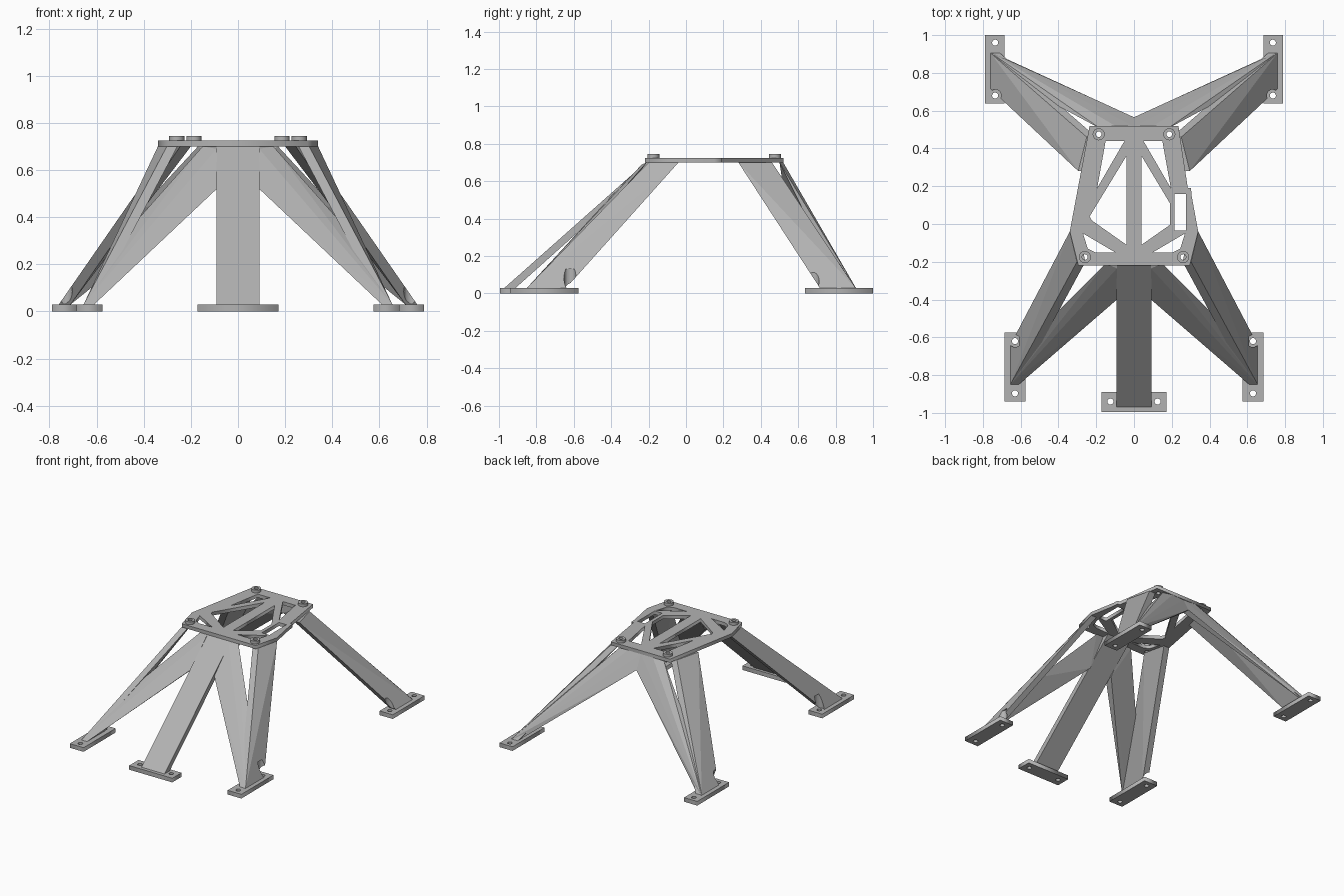
import bpy, bmesh, math

if "Cube" in bpy.data.objects:
    bpy.data.objects.remove(bpy.data.objects["Cube"], do_unlink=True)

gray = bpy.data.materials.new("plain gray")
gray.use_nodes = True
gray.diffuse_color = (0.45, 0.45, 0.45, 1)
gray.node_tree.nodes["Principled BSDF"].inputs["Base Color"].default_value = gray.diffuse_color

FOOT_H = 0.03
PLATE_Z = 0.70
PLATE_TOP = 0.725
BOSS_TOP = 0.745


def circle(x, y, r, n=24):
    return [(x + r * math.cos(math.tau * i / n), y + r * math.sin(math.tau * i / n)) for i in range(n)]


def rect(x0, x1, y0, y1):
    return [(x0, y0), (x1, y0), (x1, y1), (x0, y1)]


def mirror(points, s):
    return [(s * p[0], *p[1:]) for p in points]


def flat_part(name, loops, z0, z1):
    """Extruded flat shape; inner loops become openings."""
    curve = bpy.data.curves.new(name, "CURVE")
    curve.dimensions = "2D"
    curve.fill_mode = "BOTH"
    curve.extrude = (z1 - z0) / 2
    for loop in loops:
        spline = curve.splines.new("POLY")
        spline.points.add(len(loop) - 1)
        for point, (x, y) in zip(spline.points, loop):
            point.co = (x, y, 0, 1)
        spline.use_cyclic_u = True
    temp = bpy.data.objects.new(name + "_outline", curve)
    bpy.context.collection.objects.link(temp)
    bpy.context.view_layer.update()
    graph = bpy.context.evaluated_depsgraph_get()
    mesh = bpy.data.meshes.new_from_object(temp.evaluated_get(graph))
    bpy.data.objects.remove(temp, do_unlink=True)
    mesh.materials.clear()
    mesh.materials.append(gray)
    obj = bpy.data.objects.new(name, mesh)
    obj.location.z = (z0 + z1) / 2
    bpy.context.collection.objects.link(obj)
    return obj


def solid(name, points):
    """Convex bar or web spanning the given corners."""
    bm = bmesh.new()
    for p in points:
        bm.verts.new(p)
    hull = bmesh.ops.convex_hull(bm, input=bm.verts[:])
    loose = [v for v in hull["geom_interior"] if isinstance(v, bmesh.types.BMVert)]
    bmesh.ops.delete(bm, geom=loose, context="VERTS")
    bmesh.ops.dissolve_limit(bm, angle_limit=0.01, verts=bm.verts[:], edges=bm.edges[:])
    bmesh.ops.recalc_face_normals(bm, faces=bm.faces[:])
    mesh = bpy.data.meshes.new(name)
    bm.to_mesh(mesh)
    bm.free()
    mesh.materials.append(gray)
    obj = bpy.data.objects.new(name, mesh)
    bpy.context.collection.objects.link(obj)
    return obj


def panel(name, edge, depth, s):
    """Sloping leg strip: outer edge corners plus the same corners moved inward."""
    inner = [(x - depth, y, z) for x, y, z in edge]
    return solid(name, mirror(edge + inner, s))


def screw_clearance(obj, x, y):
    """Cut room for a screw head beside the foot of a leg."""
    bm = bmesh.new()
    bmesh.ops.create_cone(bm, cap_ends=True, segments=24, radius1=0.032, radius2=0.032, depth=0.12)
    bmesh.ops.translate(bm, verts=bm.verts[:], vec=(x, y, 0.07))
    mesh = bpy.data.meshes.new("screw_cutter")
    bm.to_mesh(mesh)
    bm.free()
    cutter = bpy.data.objects.new("screw_cutter", mesh)
    cutter.hide_render = True
    bpy.context.collection.objects.link(cutter)
    mod = obj.modifiers.new("clearance", "BOOLEAN")
    mod.operation = "DIFFERENCE"
    mod.object = cutter
    bpy.context.view_layer.update()
    result = bpy.data.meshes.new_from_object(obj.evaluated_get(bpy.context.evaluated_depsgraph_get()))
    obj.modifiers.clear()
    obj.data = result
    bpy.data.objects.remove(cutter, do_unlink=True)


# Top plate with truss openings, cable slot and mounting bosses
outline = [(-0.235, 0.52), (0.235, 0.52), (0.285, 0.19), (0.302, 0.19), (0.305, 0.15),
           (0.34, -0.04), (0.295, -0.22), (-0.295, -0.22), (-0.34, -0.04)]
rear_gap = [(-0.15, 0.44), (-0.05, 0.44), (-0.195, 0.19)]
front_gap = [(-0.27, -0.05), (-0.10, -0.15), (-0.205, -0.15), (-0.245, -0.13)]
middle_gap = [(-0.04, 0.36), (-0.235, 0.04), (-0.225, 0.02), (-0.04, -0.11)]
slotted_gap = [(0.04, 0.36), (0.19, 0.11), (0.19, -0.005), (0.04, -0.11)]
bosses = [(-0.187, 0.475), (0.187, 0.475), (-0.26, -0.175), (0.26, -0.175)]
loops = [outline, rear_gap, mirror(rear_gap, -1), front_gap, mirror(front_gap, -1),
         middle_gap, slotted_gap, rect(0.215, 0.275, -0.035, 0.16)]
loops += [circle(x, y, 0.015) for x, y in bosses]
flat_part("top_plate", loops, PLATE_Z, PLATE_TOP)
for i, (x, y) in enumerate(bosses):
    flat_part(f"mounting_boss_{i + 1}", [circle(x, y, 0.032), circle(x, y, 0.015)], PLATE_TOP, BOSS_TOP)

# Centre front leg and foot
flat_part("centre_foot", [rect(-0.172, 0.172, -0.995, -0.89),
                          circle(-0.125, -0.94, 0.016), circle(0.125, -0.94, 0.016)], 0, FOOT_H)
solid("centre_leg", [(x, y, z) for x in (-0.092, 0.092)
                     for y, z in ((-0.215, PLATE_Z), (-0.16, PLATE_Z), (-0.97, FOOT_H), (-0.91, FOOT_H))])

for s, side in ((1, "left"), (-1, "right")):
    # Feet of the four corner legs
    flat_part(f"front_{side}_foot", [mirror(rect(0.575, 0.685, -0.94, -0.575), s),
                                     circle(s * 0.63, -0.62, 0.016), circle(s * 0.63, -0.897, 0.016)], 0, FOOT_H)
    flat_part(f"rear_{side}_foot", [mirror(rect(0.685, 0.79, 0.637, 1.0), s),
                                    circle(s * 0.735, 0.96, 0.016), circle(s * 0.735, 0.68, 0.016)], 0, FOOT_H)

    # Wide sloping strips of the corner legs
    leg = panel(f"front_{side}_leg", [(0.34, -0.04, PLATE_Z), (0.302, -0.2, PLATE_Z),
                                      (0.655, -0.85, FOOT_H), (0.655, -0.64, FOOT_H)], 0.045, s)
    screw_clearance(leg, s * 0.63, -0.62)
    leg = panel(f"rear_{side}_leg", [(0.295, 0.28, PLATE_Z), (0.25, 0.46, PLATE_Z),
                                     (0.76, 0.905, FOOT_H), (0.76, 0.715, FOOT_H)], 0.05, s)
    screw_clearance(leg, s * 0.735, 0.68)

    # Tapered webs bracing the front legs against the centre leg
    solid(f"front_{side}_brace", mirror([
        (0.09, -0.235, 0.69), (0.09, -0.40, 0.52), (0.09, -0.345, 0.52), (0.15, -0.21, PLATE_Z),
        (0.09, -0.21, PLATE_Z), (0.43, -0.49, 0.385), (0.655, -0.85, FOOT_H), (0.61, -0.85, FOOT_H)], s))

    # Tapered webs joining the rear legs behind the plate
    solid(f"rear_{side}_brace", mirror([
        (0, 0.515, PLATE_Z), (0.1, 0.52, PLATE_Z), (0.17, 0.50, PLATE_Z), (0, 0.565, 0.60),
        (0, 0.515, 0.60), (0.42, 0.635, 0.43), (0.76, 0.908, FOOT_H), (0.71, 0.89, FOOT_H)], s))
